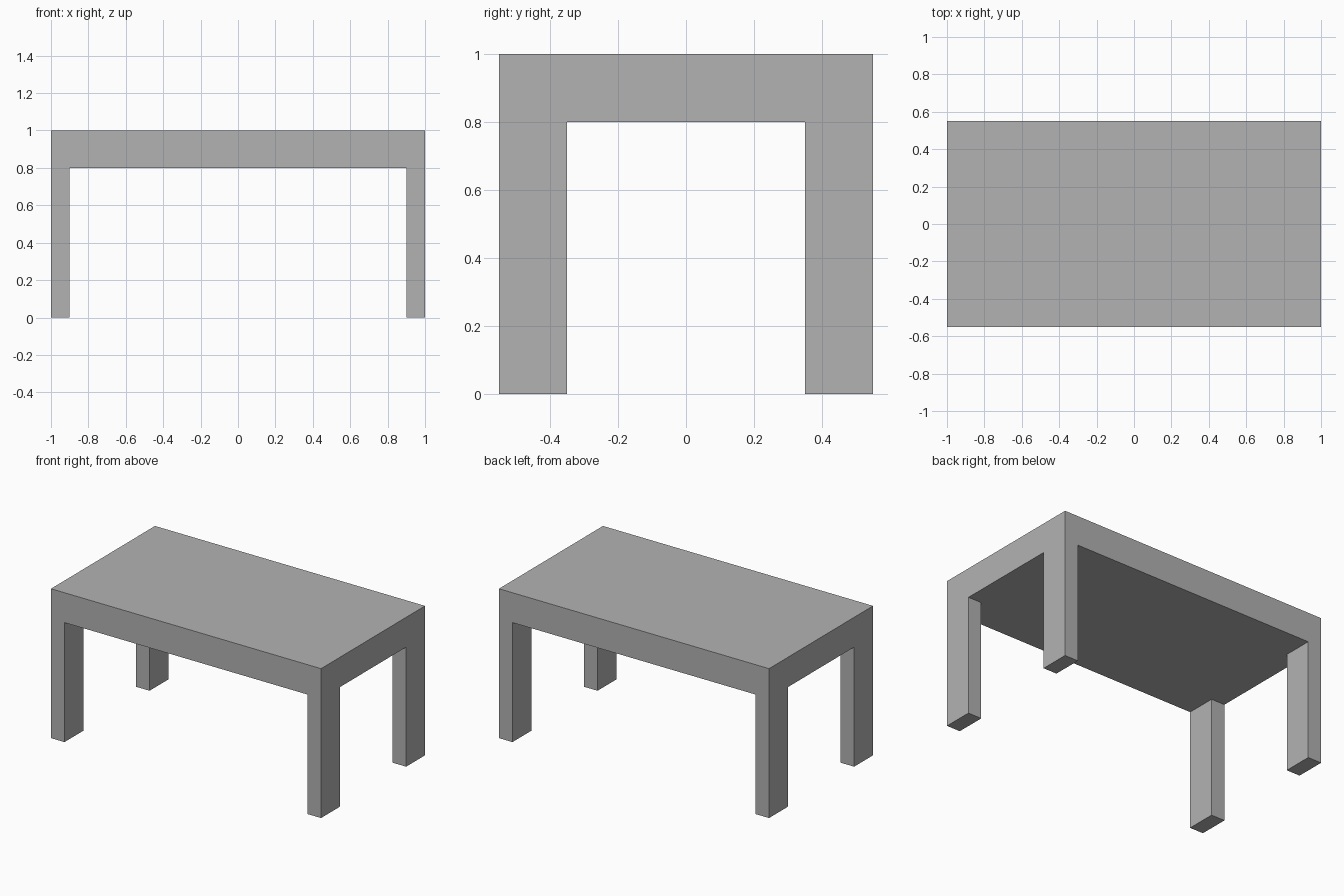
import bpy
import bmesh
import math
from mathutils import Vector

default_cube = bpy.data.objects.get("Cube")
if default_cube:
    bpy.data.objects.remove(default_cube, do_unlink=True)

LENGTH, DEPTH, HEIGHT = 2.0, 1.1, 1.0
TOP_THICKNESS = 0.2
LEG_X, LEG_Y = 0.1, 0.2
UNDERSIDE = HEIGHT - TOP_THICKNESS

# Plain grey finish
grey = bpy.data.materials.new("plain_grey")
grey.use_nodes = True
colour = (0.448, 0.448, 0.448, 1)
grey.diffuse_color = colour
grey.node_tree.nodes["Principled BSDF"].inputs["Base Color"].default_value = colour

# Tabletop slab
bm = bmesh.new()
bmesh.ops.create_cube(bm, size=1)
bmesh.ops.scale(bm, vec=(LENGTH, DEPTH, TOP_THICKNESS), verts=bm.verts)
bmesh.ops.translate(bm, vec=(0, 0, HEIGHT - TOP_THICKNESS / 2), verts=bm.verts)

# Cut the slab along the inner leg edges
inner = Vector((LENGTH / 2 - LEG_X, DEPTH / 2 - LEG_Y, 0))
for axis in (Vector((1, 0, 0)), Vector((0, 1, 0))):
    for side in (-1, 1):
        bmesh.ops.bisect_plane(bm, geom=bm.verts[:] + bm.edges[:] + bm.faces[:],
                               plane_co=inner * side, plane_no=axis)

# Legs drawn down from the four underside corners
bm.normal_update()
corners = []
for face in bm.faces:
    centre = face.calc_center_median()
    if face.normal.z < -0.9 and abs(centre.x) > inner.x and abs(centre.y) > inner.y:
        corners.append(face)
for face in corners:
    foot = bmesh.ops.extrude_discrete_faces(bm, faces=[face])["faces"][0]
    bmesh.ops.translate(bm, vec=(0, 0, -UNDERSIDE), verts=foot.verts)

# Merge flat regions so each side is one clean face
bmesh.ops.remove_doubles(bm, verts=bm.verts, dist=0.0001)
bmesh.ops.recalc_face_normals(bm, faces=bm.faces)
bmesh.ops.dissolve_limit(bm, angle_limit=math.radians(1),
                         verts=bm.verts, edges=bm.edges)

mesh = bpy.data.meshes.new("table")
bm.to_mesh(mesh)
bm.free()
mesh.materials.append(grey)
table = bpy.data.objects.new("table", mesh)
bpy.context.collection.objects.link(table)
